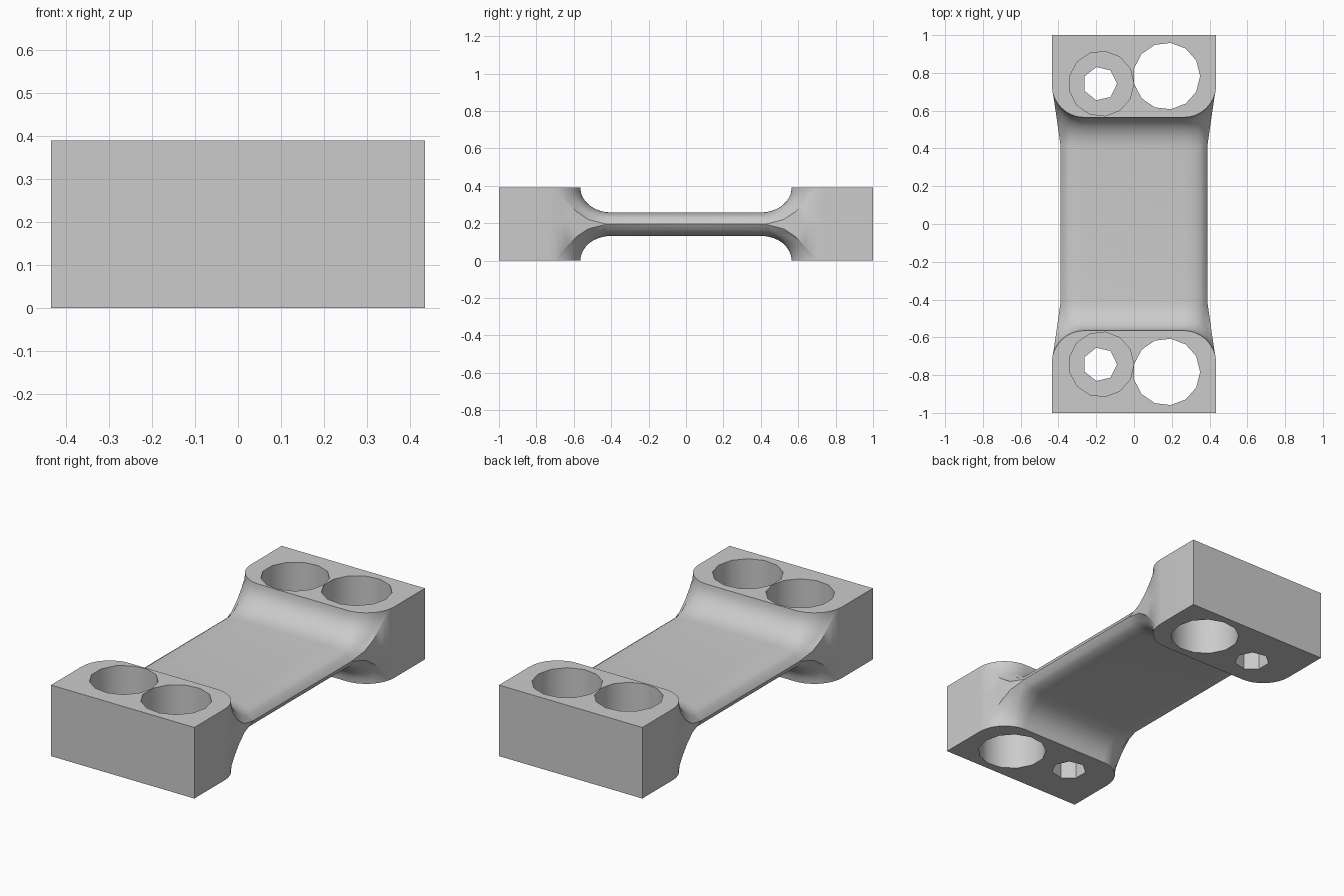
import bpy, bmesh, math

cube = bpy.data.objects.get("Cube")
if cube:
    bpy.data.objects.remove(cube, do_unlink=True)

HALF_W, HALF_L, HALF_H = 0.435, 1.0, 0.195   # end block half sizes
CORNER, CX, CY = 0.17, 0.265, 0.735          # rounded inner corner and its centre
BAR_W, BAR_H = 0.39, 0.0625                  # half sizes of the connecting bar
FILLET, STEPS = 0.165, 8

grey = bpy.data.materials.new("light_grey")
grey.use_nodes = True
grey.diffuse_color = (0.6, 0.6, 0.6, 1)
grey.node_tree.nodes["Principled BSDF"].inputs["Base Color"].default_value = (0.6, 0.6, 0.6, 1)


def bar_height(x):
    """Half height of the bar, rounded off towards its sides."""
    t = min(1, max(0, (x - CX) / (BAR_W - CX)))
    return BAR_H * math.sqrt(1 - t * t)


# Flare of the bar side between the bar and the end block
reach = CORNER + FILLET
last_angle = math.asin((BAR_W - CX) / reach)
slope = (HALF_W - BAR_W) / (reach * math.cos(last_angle))


def fillet_ray(cx, a):
    """Points running from the block's top rim down the fillet to the bar."""
    length = FILLET
    if a > last_angle:
        length = CORNER / (math.sin(a) + slope * math.cos(a)) - CORNER
    end = math.acos(max(0, min(1, 1 - length / FILLET)))
    points = []
    for k in range(STEPS + 1):
        theta = end * k / STEPS
        r = CORNER + FILLET * (1 - math.cos(theta))
        x, y = cx + r * math.sin(a), CY - r * math.cos(a)
        low = bar_height(x)
        points.append((x, y, HALF_H - (HALF_H - low) * math.sin(theta)))
    return points


# One eighth of the body, mirrored on all three axes
bm = bmesh.new()


def face(*points):
    return bm.faces.new([bm.verts.new(p) for p in points])


N = 6
angles = [last_angle * i / N for i in range(N + 1)]
angles += [last_angle + (math.pi / 2 - last_angle) * i / N for i in range(1, N + 1)]
rays = [fillet_ray(0, 0)] + [fillet_ray(CX, a) for a in angles]

for i, (p, q) in enumerate(zip(rays, rays[1:])):
    for k in range(STEPS):
        face(p[k], p[k + 1], q[k + 1], q[k])
    (px, py, pz), (qx, qy, qz) = p[-1], q[-1]
    if i <= N:      # flat run of the bar
        face((px, py, pz), (px, 0, pz), (qx, 0, qz), (qx, qy, qz))
    else:           # flared side wall
        face((px, py, pz), (px, py, 0), (qx, qy, 0), (qx, qy, qz))

rim = [r[0] for r in rays]
face(*rim, (HALF_W, HALF_L, HALF_H), (0, HALF_L, HALF_H))
face((HALF_W, CY, 0), (HALF_W, HALF_L, 0), (HALF_W, HALF_L, HALF_H), (HALF_W, CY, HALF_H))
face((0, HALF_L, 0), (0, HALF_L, HALF_H), (HALF_W, HALF_L, HALF_H), (HALF_W, HALF_L, 0))
bmesh.ops.remove_doubles(bm, verts=bm.verts, dist=0.0002)

mesh = bpy.data.meshes.new("link_body")
bm.to_mesh(mesh)
bm.free()
mesh.materials.append(grey)
body = bpy.data.objects.new("link_body", mesh)
bpy.context.collection.objects.link(body)
body.location.z = HALF_H


def apply(mod):
    bpy.ops.object.select_all(action='DESELECT')
    body.select_set(True)
    bpy.context.view_layer.objects.active = body
    bpy.ops.object.modifier_apply(modifier=mod.name)


mirror = body.modifiers.new("mirror", 'MIRROR')
mirror.use_axis = (True, True, True)
mirror.merge_threshold = 0.0003
apply(mirror)
bm = bmesh.new()
bm.from_mesh(body.data)
bmesh.ops.remove_doubles(bm, verts=bm.verts, dist=0.0002)
bmesh.ops.recalc_face_normals(bm, faces=bm.faces)
bm.to_mesh(body.data)
bm.free()


def drill(x, y, radius, sides, bottom):
    """Cut a vertical hole from above the top down to the given height."""
    top = 0.6
    bpy.ops.mesh.primitive_cylinder_add(vertices=sides, radius=radius, depth=top - bottom,
                                        location=(x, y, (top + bottom) / 2))
    cutter = bpy.context.object
    cutter.name = "hole_cutter"
    cutter.hide_render = True
    cutter.data.materials.append(grey)
    cutter.rotation_euler.z = -math.pi / 2   # one corner points to +x
    bpy.context.view_layer.update()
    cut = body.modifiers.new("hole", 'BOOLEAN')
    cut.operation = 'DIFFERENCE'
    cut.solver = 'EXACT'
    cut.object = cutter
    apply(cut)
    bpy.data.objects.remove(cutter, do_unlink=True)


# Through hole, counterbore and bolt hole in each end block
for side in (-1, 1):
    drill(0.173, side * 0.783, 0.177, 13, -0.2)
    drill(-0.173, side * 0.743, 0.172, 13, 0.13)
    drill(-0.18, side * 0.743, 0.09, 7, -0.2)

bpy.ops.object.select_all(action='DESELECT')
body.select_set(True)
bpy.context.view_layer.objects.active = body
bpy.ops.object.shade_smooth_by_angle(angle=math.radians(35))
